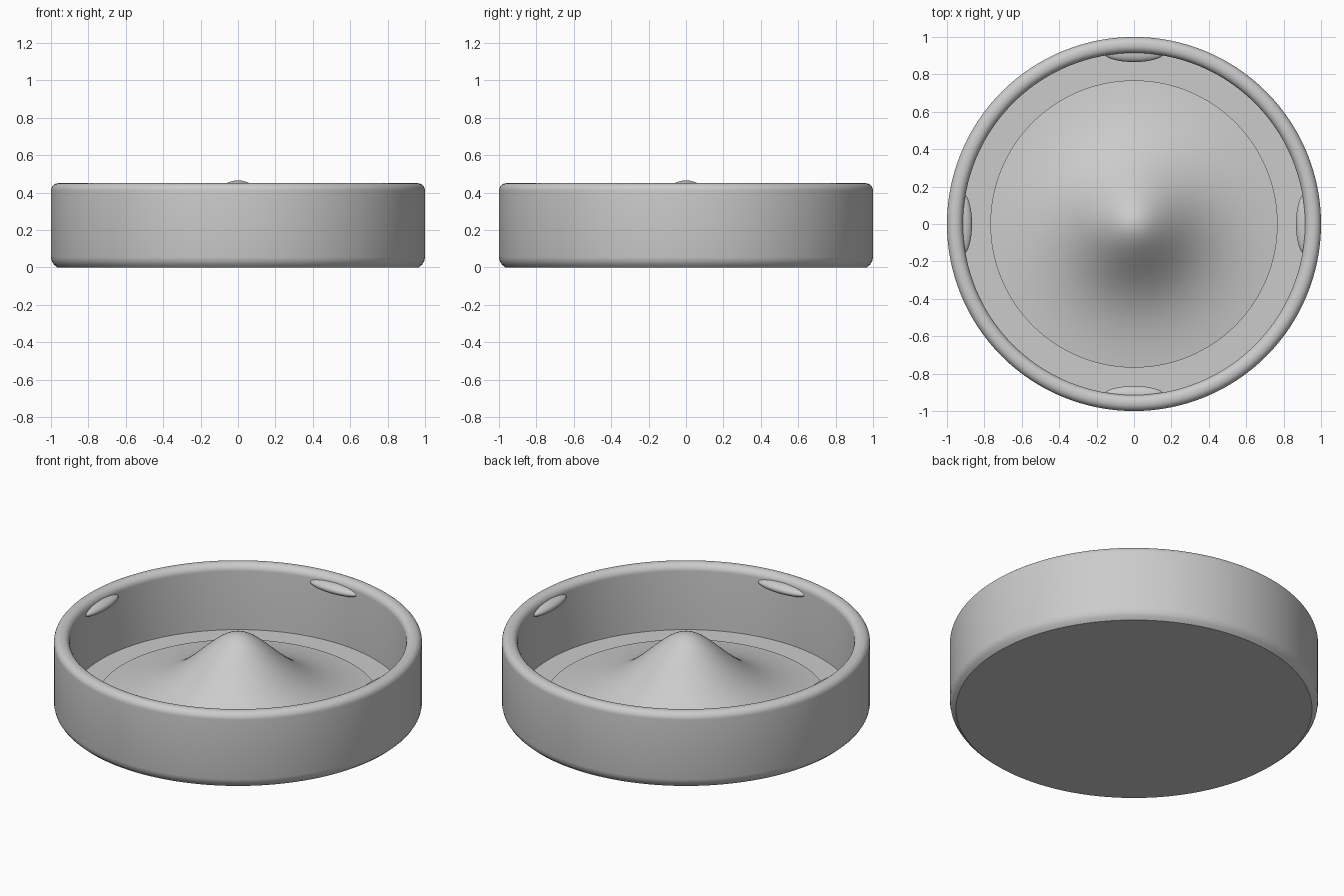
import bpy
import math

SEGMENTS = 128
WALL_R = 0.914        # inner wall radius
FLOOR_Z = 0.06
HILL_R = 0.768
PEAK_Z = 0.465

cube = bpy.data.objects.get("Cube")
if cube:
    bpy.data.objects.remove(cube, do_unlink=True)

grey = bpy.data.materials.new("plain grey")
grey.use_nodes = True
grey.diffuse_color = (0.6, 0.6, 0.6, 1)
grey.node_tree.nodes["Principled BSDF"].inputs["Base Color"].default_value = grey.diffuse_color


def finish(obj):
    """Give an object the grey material and smooth shading with sharp edges."""
    obj.data.materials.clear()
    obj.data.materials.append(grey)
    bpy.ops.object.select_all(action="DESELECT")
    obj.select_set(True)
    bpy.context.view_layer.objects.active = obj
    bpy.ops.object.shade_smooth_by_angle(angle=math.radians(35))


def lathe(name, profile):
    """Spin a (radius, z) profile that starts and ends on the z axis."""
    verts, rings = [], []
    for r, z in profile:
        if r == 0:
            rings.append([len(verts)] * SEGMENTS)
            verts.append((0, 0, z))
        else:
            rings.append(range(len(verts), len(verts) + SEGMENTS))
            for i in range(SEGMENTS):
                a = math.tau * i / SEGMENTS
                verts.append((r * math.cos(a), r * math.sin(a), z))
    faces = []
    for low, high in zip(rings, rings[1:]):
        for i in range(SEGMENTS):
            j = (i + 1) % SEGMENTS
            loop = dict.fromkeys((low[i], low[j], high[j], high[i]))
            faces.append(list(loop))
    mesh = bpy.data.meshes.new(name)
    mesh.from_pydata(verts, [], faces)
    obj = bpy.data.objects.new(name, mesh)
    bpy.context.collection.objects.link(obj)
    finish(obj)
    return obj


def arc(cx, cz, radius, start, end, steps=8):
    angles = [math.radians(start + (end - start) * i / steps) for i in range(steps + 1)]
    return [(cx + radius * math.cos(a), cz + radius * math.sin(a)) for a in angles]


# Dish: flat underside, eased lower edge, rounded rim, straight inner wall
lower_edge = [(0.967, 0), (0.985, 0.016), (0.996, 0.034), (1, 0.055)]
rim = arc(0.96, 0.41, 0.04, 0, 90) + arc(WALL_R + 0.04, 0.41, 0.04, 90, 180)
lathe("dish", [(0, 0)] + lower_edge + rim + [(WALL_R, FLOOR_Z), (0, FLOOR_Z)])


# Central hill: bell curve that flattens out towards its edge
def bell(r):
    return (1 + (r / 0.47) ** 2) ** -2


edge = bell(HILL_R)
base = FLOOR_Z + 0.01
steps = 40
hill = [(HILL_R, FLOOR_Z)]
for i in range(steps + 1):
    r = HILL_R * (1 - i / steps)
    hill.append((r, base + (PEAK_Z - base) * (bell(r) - edge) / (1 - edge)))
lathe("central_hill", hill)

# Four lens-shaped bumps near the top of the inner wall
for name, turn in (("left", 0), ("back", 90), ("right", 180), ("front", 270)):
    a = math.radians(turn)
    bpy.ops.mesh.primitive_uv_sphere_add(
        segments=32, ring_count=16, radius=1,
        location=(WALL_R * math.cos(a), WALL_R * math.sin(a), 0.388),
        rotation=(0, 0, a), scale=(0.048, 0.16, 0.03))
    bump = bpy.context.object
    bump.name = name + "_wall_bump"
    finish(bump)
